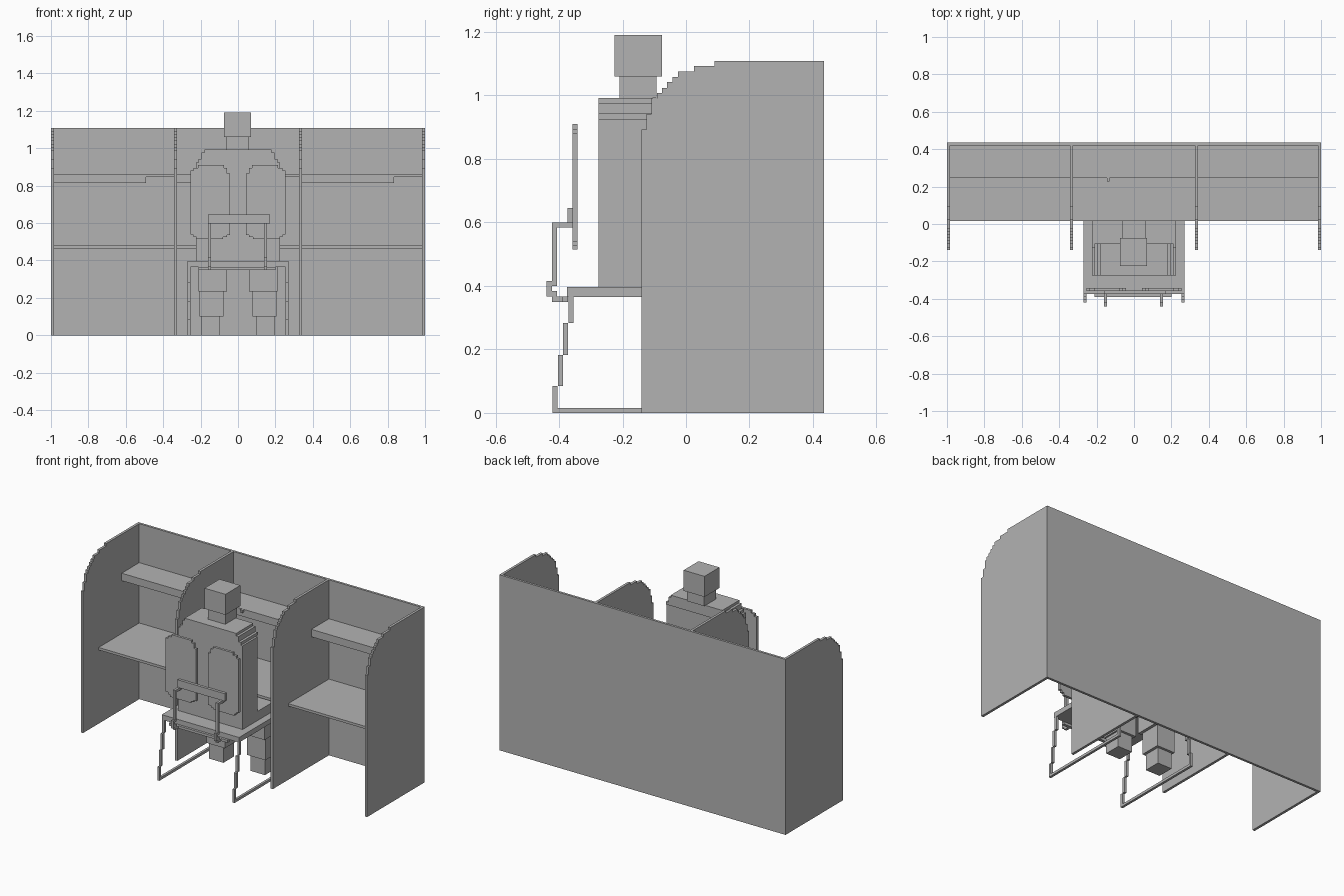
import bpy, bmesh
from mathutils import Vector

old = bpy.data.objects.get("Cube")
if old:
    bpy.data.objects.remove(old, do_unlink=True)

GREY = 0.45
grey = bpy.data.materials.new("plain_grey")
grey.use_nodes = True
grey.diffuse_color = (GREY, GREY, GREY, 1)
grey.node_tree.nodes["Principled BSDF"].inputs["Base Color"].default_value = (GREY, GREY, GREY, 1)


def finish(name, bm):
    bmesh.ops.recalc_face_normals(bm, faces=bm.faces)
    mesh = bpy.data.meshes.new(name)
    bm.to_mesh(mesh)
    bm.free()
    mesh.materials.append(grey)
    obj = bpy.data.objects.new(name, mesh)
    bpy.context.scene.collection.objects.link(obj)
    return obj


def box(name, x, y, z):
    """Block spanning the three given (low, high) ranges."""
    bm = bmesh.new()
    bmesh.ops.create_cube(bm, size=1)
    for v in bm.verts:
        v.co = Vector(((r[0] + r[1]) / 2 + c * (r[1] - r[0])) for r, c in zip((x, y, z), v.co))
    return finish(name, bm)


def pair(name, x, y, z):
    """Two blocks mirrored across the middle."""
    box("left_" + name, x, y, z)
    box("right_" + name, (-x[1], -x[0]), y, z)


def plate(name, outline, axis, low, high):
    """Flat outline extruded along x (outline in y, z) or y (outline in x, z)."""
    def place(a, b, d):
        return (d, a, b) if axis == "x" else (a, d, b)
    bm = bmesh.new()
    face = bm.faces.new([bm.verts.new(place(a, b, low)) for a, b in outline])
    out = bmesh.ops.extrude_face_region(bm, geom=[face])
    moved = [v for v in out["geom"] if isinstance(v, bmesh.types.BMVert)]
    bmesh.ops.translate(bm, verts=moved, vec=place(0, 0, high - low))
    return finish(name, bm)


def stairs(points):
    """Stepped line: rise to each next height, then go across."""
    line = [points[0]]
    for a, b in points[1:]:
        line += [(line[-1][0], b), (a, b)]
    return line


# Booth partitions with a stepped curved front corner
curve = stairs([(-0.14, 0), (-0.125, 0.893), (-0.108, 0.942), (-0.092, 0.99),
                (-0.076, 1.008), (-0.06, 1.024), (-0.042, 1.042), (-0.025, 1.058),
                (0.025, 1.075), (0.09, 1.092), (0.435, 1.108)])
for name, x in (("right_end", -1), ("right_middle", -0.342),
                ("left_middle", 0.325), ("left_end", 0.984)):
    plate(name + "_partition", curve + [(0.435, 0)], "x", x, x + 0.016)
box("back_wall", (-1, 1), (0.42, 0.435), (0, 1.108))

# Desk, shelf and under-shelf light in every bay
for name, x0, x1 in (("right", -0.985, -0.341), ("middle", -0.327, 0.326), ("left", 0.34, 0.985)):
    box(name + "_desk", (x0, x1), (0.015, 0.421), (0.465, 0.481))
    box(name + "_shelf", (x0, x1), (0.245, 0.421), (0.845, 0.862))
    box(name + "_shelf_light", (x0, x0 + 0.493), (0.245, 0.421), (0.815, 0.846))
box("shelf_tab", (-0.145, -0.13), (0.228, 0.246), (0.845, 0.862))

# Chair seat and sled frame with stepped legs
box("chair_seat", (-0.27, 0.27), (-0.375, 0.14), (0.365, 0.397))
pair("frame_runner", (0.255, 0.27), (-0.42, 0.19), (0, 0.016))
for i, (z0, z1) in enumerate(((0, 0.085), (0.085, 0.183), (0.183, 0.283), (0.283, 0.37))):
    s = i * 0.0165
    pair(f"rear_leg_{i + 1}", (0.255, 0.27), (-0.42 + s, -0.404 + s), (z0, z1))
    pair(f"front_leg_{i + 1}", (0.255, 0.27), (0.174 - s, 0.19 - s), (z0, z1))

# Backrest support
box("seat_crossbar", (-0.21, 0.2), (-0.39, -0.372), (0.35, 0.366))
for name, x in (("right", -0.16), ("left", 0.14)):
    w = (x, x + 0.016)
    box(name + "_support_foot", w, (-0.422, -0.372), (0.35, 0.366))
    box(name + "_support_heel", w, (-0.422, -0.406), (0.35, 0.384))
    box(name + "_support_bend", w, (-0.44, -0.422), (0.366, 0.415))
    box(name + "_support_upright", w, (-0.422, -0.406), (0.4, 0.598))
    box(name + "_support_arm", w, (-0.422, -0.358), (0.584, 0.6))
box("backrest_crossbar", (-0.16, 0.17), (-0.374, -0.356), (0.598, 0.646))

# Two backrest pads with stepped corners
pad = stairs([(0.042, 0.535), (0.058, 0.865), (0.075, 0.895), (0.215, 0.91)])
pad += [(0.215, 0.895), (0.238, 0.895), (0.238, 0.88), (0.255, 0.88), (0.255, 0.54),
        (0.24, 0.54), (0.24, 0.528), (0.225, 0.528), (0.225, 0.515), (0.08, 0.515),
        (0.08, 0.525), (0.06, 0.525), (0.06, 0.535)]
plate("left_backrest_pad", pad, "y", -0.357, -0.341)
plate("right_backrest_pad", [(-x, z) for x, z in pad], "y", -0.357, -0.341)

# Seated figure: stepped shoulders, neck and head
for i, (half, front, z0, z1) in enumerate(((0.225, -0.125, 0.397, 0.925), (0.212, -0.105, 0.925, 0.943),
                                           (0.196, -0.105, 0.943, 0.976), (0.18, -0.105, 0.976, 0.992))):
    box(f"torso_{i + 1}", (-half, half), (-0.275, front), (z0, z1))
box("neck", (-0.062, 0.058), (-0.21, -0.093), (0.992, 1.062))
box("head", (-0.076, 0.07), (-0.225, -0.076), (1.06, 1.19))

# Thighs and tapering lower legs
pair("thigh", (0.06, 0.225), (-0.13, 0.13), (0.397, 0.455))
pair("knee", (0.06, 0.21), (-0.035, 0.13), (0.235, 0.4))
pair("shin", (0.078, 0.205), (-0.02, 0.11), (0.1, 0.236))
pair("foot", (0.095, 0.195), (-0.01, 0.095), (0, 0.101))
